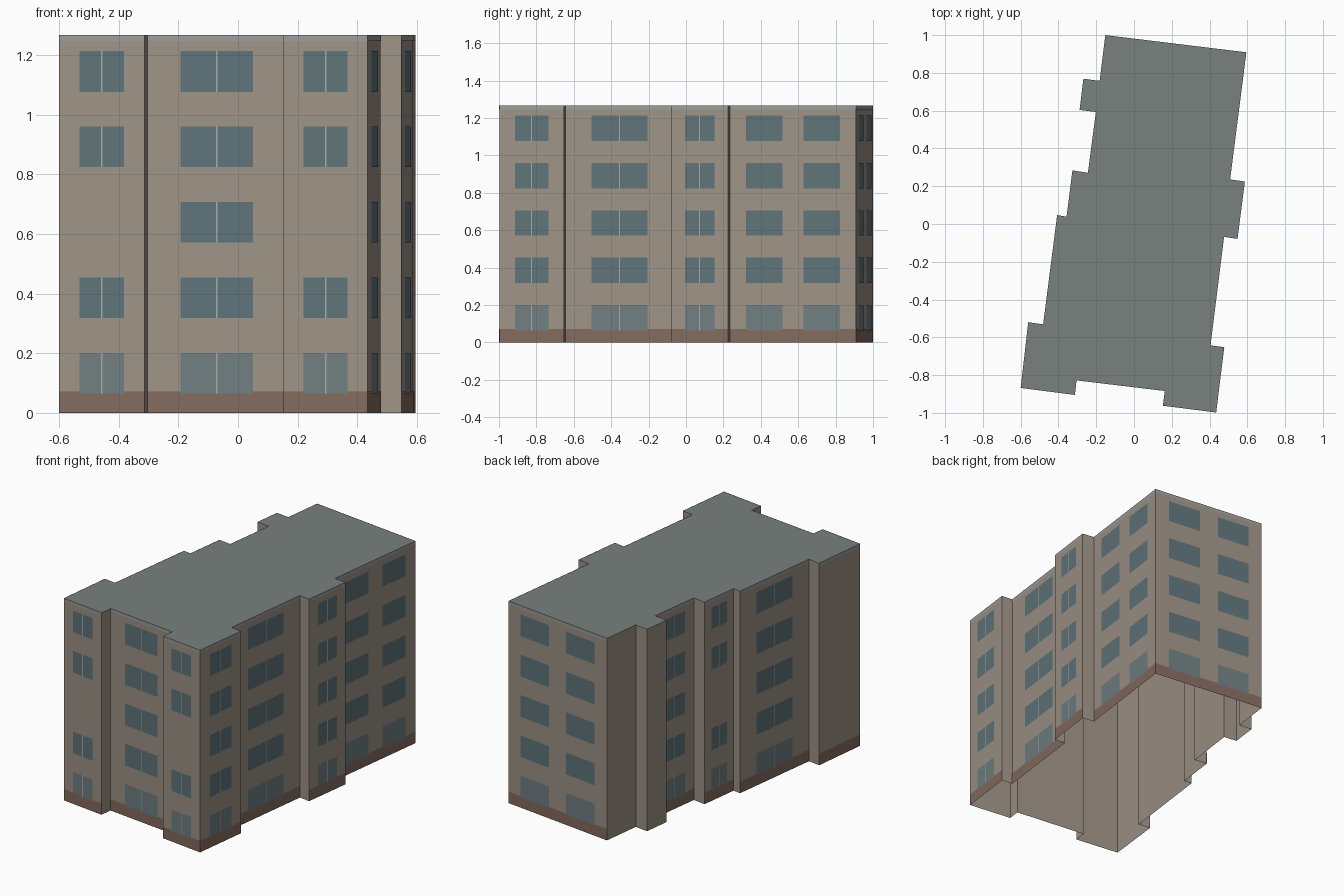
import bpy
from mathutils import Vector

if "Cube" in bpy.data.objects:
    bpy.data.objects.remove(bpy.data.objects["Cube"])

H = 1.267          # total height
PITCH = 0.253      # storey height
ALL = (0, 1, 2, 3, 4)
GAP = (0, 1, 3, 4)

# Footprint corners, counter-clockwise from the front left.
# Each carries the wall that starts there: (x, y, window kind, storeys, trim)
W1, W2, NO = "single", "double", None
plan = [
    (-0.600, -0.868, W1, GAP, True), (-0.313, -0.905, NO, (), False),
    (-0.304, -0.828, W1, ALL, True), (0.163, -0.884, NO, (), False),
    (0.153, -0.962, W1, GAP, True), (0.435, -0.998, W1, ALL, True),
    (0.478, -0.652, NO, (), False), (0.405, -0.643, W1, ALL, True),
    (0.477, -0.068, NO, (), False), (0.548, -0.079, W1, ALL, True),
    (0.587, 0.225, NO, (), False), (0.509, 0.236, W2, ALL, True),
    (0.595, 0.909, W2, ALL, True), (-0.152, 1.000, NO, (), False),
    (-0.182, 0.758, NO, (), False), (-0.268, 0.769, NO, (), False),
    (-0.288, 0.604, NO, (), False), (-0.202, 0.593, W1, ALL, True),
    (-0.244, 0.271, NO, (), False), (-0.326, 0.284, W1, GAP, True),
    (-0.357, 0.039, NO, (), False), (-0.407, 0.047, W1, ALL, True),
    (-0.481, -0.531, NO, (), False), (-0.560, -0.520, NO, (), True),
]


def material(name, rgb):
    m = bpy.data.materials.new(name)
    m.diffuse_color = (*rgb, 1)
    m.use_nodes = True
    m.node_tree.nodes["Principled BSDF"].inputs["Base Color"].default_value = m.diffuse_color
    return m


def make(name, verts, faces, mat):
    me = bpy.data.meshes.new(name)
    me.from_pydata(verts, [], faces)
    me.materials.append(mat)
    ob = bpy.data.objects.new(name, me)
    bpy.context.collection.objects.link(ob)


class Panels:
    """Collects flat panels laid just in front of the walls."""

    def __init__(self):
        self.v, self.f = [], []

    def add(self, a, b, s0, s1, z0, z1, off):
        d = b - a
        out = Vector((d.y, -d.x)).normalized() * off
        p, q = a + d * s0 + out, a + d * s1 + out
        n = len(self.v)
        self.v += [(p.x, p.y, z0), (q.x, q.y, z0), (q.x, q.y, z1), (p.x, p.y, z1)]
        self.f.append((n, n + 1, n + 2, n + 3))


pts = [Vector(p[:2]) for p in plan]
n = len(pts)

# Open-bottomed wall shell and flat roof
ring = [(p.x, p.y, z) for z in (0, H) for p in pts]
make("walls", ring, [(i, (i + 1) % n, n + (i + 1) % n, n + i) for i in range(n)],
     material("wall", (0.34, 0.29, 0.24)))
make("roof", ring[n:], [tuple(range(n))], material("roof", (0.19, 0.22, 0.205)))

# Plinth, roof trim, windows and mullions on each main wall
plinth, trim, upper, ground, mullions = (Panels() for _ in range(5))
for i, (_, _, kind, storeys, trimmed) in enumerate(plan):
    a, b = pts[i], pts[(i + 1) % n]
    length = (b - a).length
    if trimmed:
        plinth.add(a, b, 0, 1, 0, 0.072, 0.001)
        trim.add(a, b, 0, 1, H - 0.02, H, 0.001)
    spans = {W1: [(0.24, 0.76)], W2: [(0.126, 0.415), (0.585, 0.874)], NO: []}[kind]
    for k in storeys:
        z0 = 0.065 + PITCH * k
        z1 = z0 + 0.136
        for s0, s1 in spans:
            (upper if k else ground).add(a, b, s0, s1, z0, z1, 0.002)
        if kind == W1:
            w = 0.0025 / length
            mullions.add(a, b, 0.5 - w, 0.5 + w, z0, z1, 0.003)

for name, panels, rgb in (
        ("plinth", plinth, (0.23, 0.145, 0.112)),
        ("roof_trim", trim, (0.33, 0.34, 0.33)),
        ("upper_windows", upper, (0.115, 0.175, 0.195)),
        ("ground_windows", ground, (0.16, 0.21, 0.22)),
        ("window_mullions", mullions, (0.40, 0.41, 0.38))):
    make(name, panels.v, panels.f, material(name, rgb))
